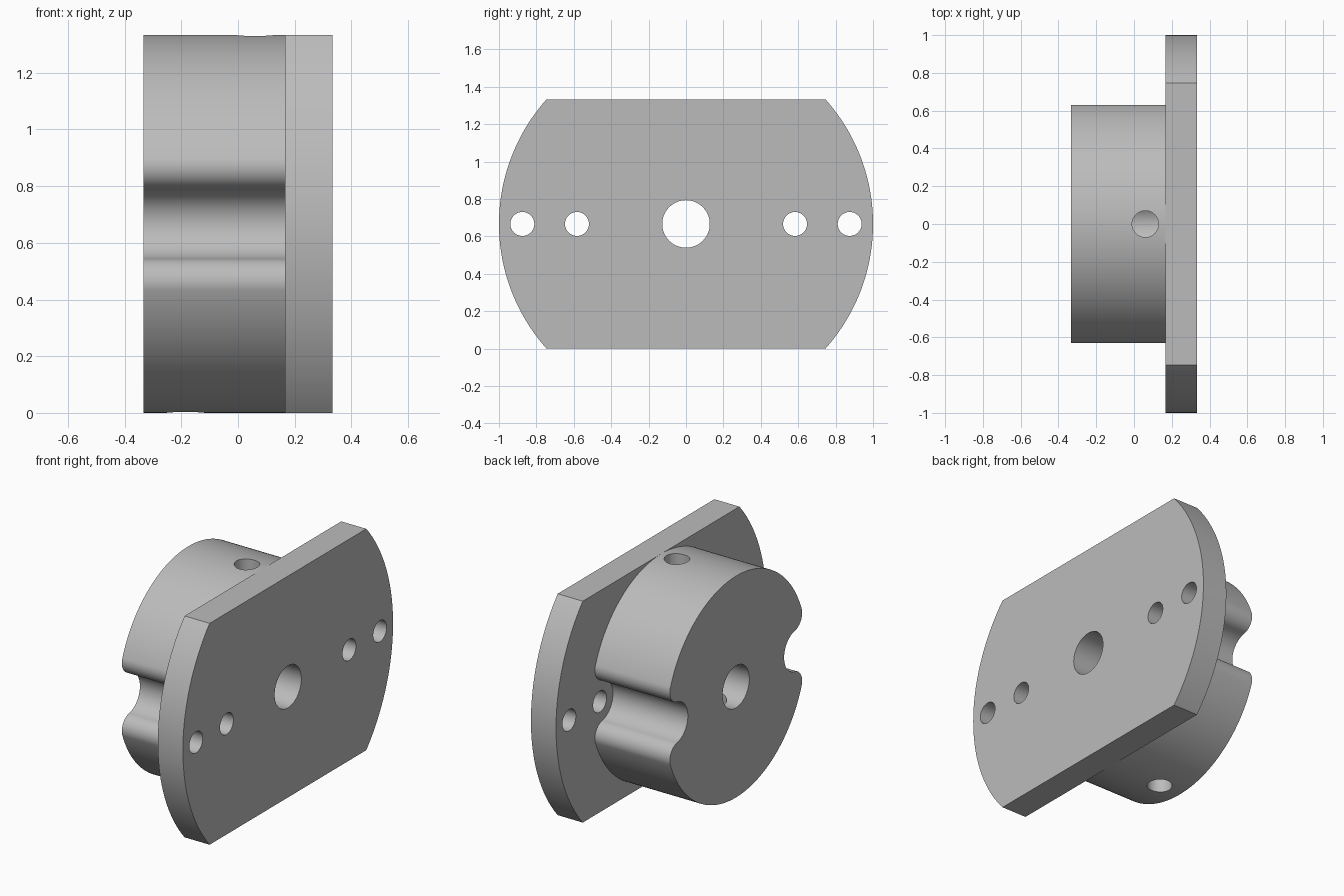
import bpy, bmesh
from math import sin, cos, pi, sqrt, atan2, asin, radians
from mathutils import Matrix, Vector

if "Cube" in bpy.data.objects:
    bpy.data.objects.remove(bpy.data.objects["Cube"])

HALF = 2 / 3            # half height, hub radius and axis height
BACK, SEAM, FACE = -0.333, 0.166, 0.333

steel = bpy.data.materials.new("plain_grey")
steel.use_nodes = True
grey = (0.5, 0.5, 0.5, 1)
steel.diffuse_color = grey
steel.node_tree.nodes["Principled BSDF"].inputs["Base Color"].default_value = grey


def arc(cy, cz, r, a0, a1, n):
    return [(cy + r * cos(a0 + (a1 - a0) * i / n), cz + r * sin(a0 + (a1 - a0) * i / n))
            for i in range(n + 1)]


def prism(name, outline, x0, x1):
    """Extrude a y-z outline along x."""
    bm = bmesh.new()
    face = bm.faces.new([bm.verts.new((x0, y, z + HALF)) for y, z in outline])
    out = bmesh.ops.extrude_face_region(bm, geom=[face])
    moved = [g for g in out["geom"] if isinstance(g, bmesh.types.BMVert)]
    bmesh.ops.translate(bm, verts=moved, vec=(x1 - x0, 0, 0))
    bmesh.ops.recalc_face_normals(bm, faces=bm.faces)
    mesh = bpy.data.meshes.new(name)
    bm.to_mesh(mesh)
    bm.free()
    mesh.materials.append(steel)
    obj = bpy.data.objects.new(name, mesh)
    bpy.context.collection.objects.link(obj)
    return obj


def drill(obj, centre, radius, depth, axis):
    """Cut one round hole and keep the result as plain mesh."""
    turn = Vector((0, 0, 1)).rotation_difference(Vector(axis)).to_matrix().to_4x4()
    bm = bmesh.new()
    bmesh.ops.create_cone(bm, cap_ends=True, segments=64, radius1=radius, radius2=radius,
                          depth=depth, matrix=Matrix.Translation(centre) @ turn)
    mesh = bpy.data.meshes.new("drill")
    bm.to_mesh(mesh)
    bm.free()
    mesh.materials.append(steel)
    cutter = bpy.data.objects.new("drill", mesh)
    cutter.hide_render = True
    bpy.context.collection.objects.link(cutter)
    mod = obj.modifiers.new("hole", "BOOLEAN")
    mod.operation, mod.solver, mod.object = "DIFFERENCE", "EXACT", cutter
    bpy.context.view_layer.objects.active = obj
    bpy.ops.object.modifier_apply(modifier=mod.name)
    bpy.data.objects.remove(cutter)


# Mounting plate: a disc trimmed flat at top and bottom
trim = asin(HALF)
plate = prism("mounting_plate",
              arc(0, 0, 1, -trim, trim, 64) + arc(0, 0, 1, pi - trim, pi + trim, 64),
              SEAM, FACE)
for y in (-0.875, -0.583, 0.583, 0.875):
    drill(plate, (0.25, y, HALF), 0.064, 1, (1, 0, 0))

# Hub: a disc with a rounded notch on each side, blended by fillets
notch_y, notch_r, fillet = 0.583, 0.125, 0.083
a, b = HALF - fillet, notch_r + fillet
fy = (a * a - b * b + notch_y ** 2) / (2 * notch_y)
fz = sqrt(a * a - fy * fy)
rim = atan2(fz, fy)
mouth = atan2(fz, fy - notch_y)
upper = arc(0, 0, HALF, pi / 2, rim, 40)[:-1]
upper += arc(fy, fz, fillet, rim, mouth - pi, 20)[:-1]
upper += arc(notch_y, 0, notch_r, mouth, pi, 20)
right = upper + [(y, -z) for y, z in reversed(upper[:-1])]
left = [(-y, z) for y, z in reversed(right[1:-1])]
hub = prism("hub", right + left, BACK, SEAM)

# Set-screw holes, one from the top and one from below
drill(hub, (0.06, 0, HALF + 0.4), 0.07, 0.8, (0, 0, 1))
drill(hub, (-0.185, 0, HALF - 0.4), 0.07, 0.8, (0, 0, 1))

# Shaft bore through both parts
for part in (plate, hub):
    drill(part, (0, 0, HALF), 0.127, 2, (1, 0, 0))
    bpy.ops.object.select_all(action="DESELECT")
    part.select_set(True)
    bpy.context.view_layer.objects.active = part
    bpy.ops.object.shade_smooth_by_angle(angle=radians(30))
